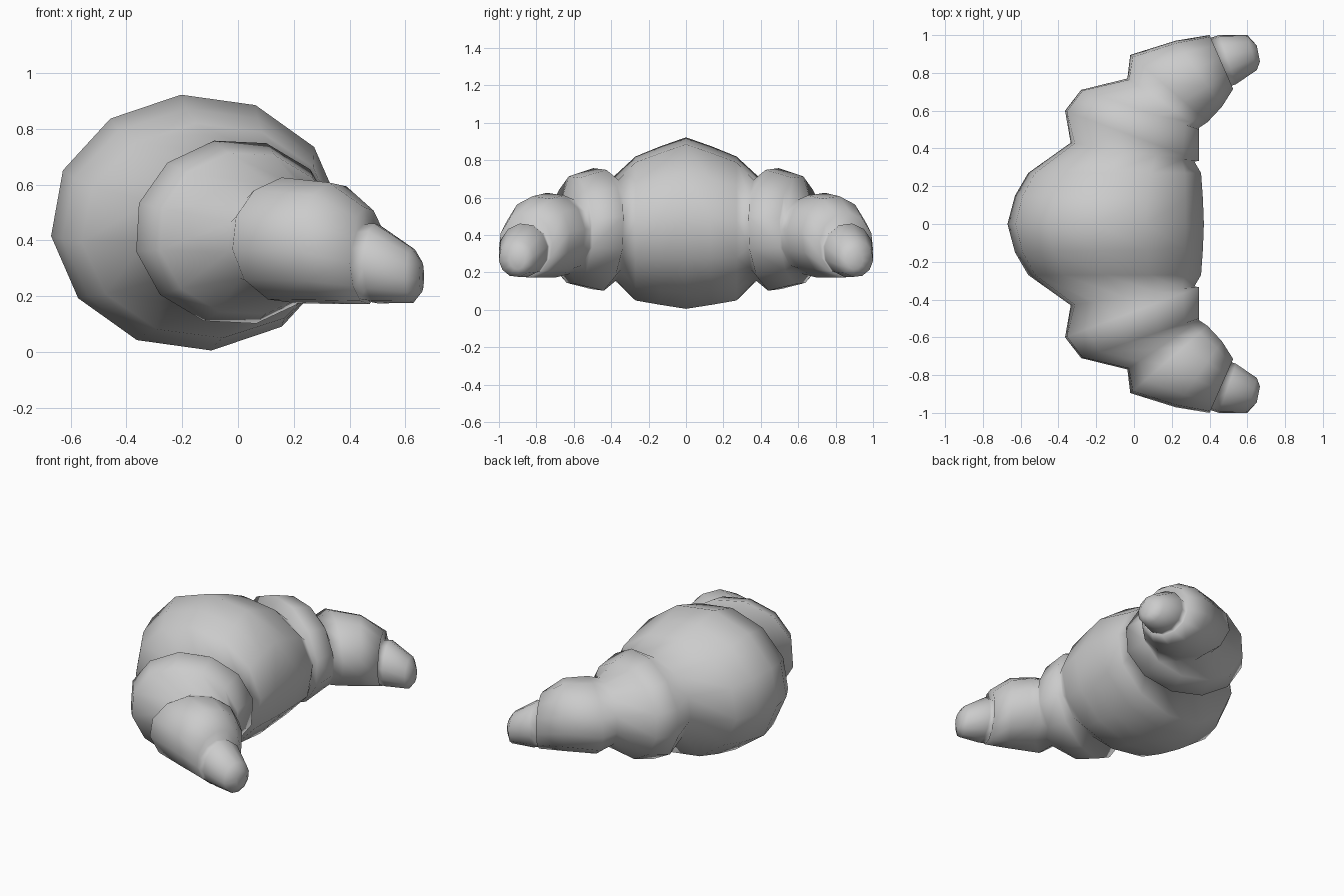
import bpy, bmesh
from math import cos, sin, radians

if "Cube" in bpy.data.objects:
    bpy.data.objects.remove(bpy.data.objects["Cube"])

SIDES = 12

# Tilted elliptical rings from the middle to one tip:
# outer xy, inner xy, centre z, half height, twist in degrees
RINGS = [
    # large centre roll
    ((-0.67, 0.00), (0.37, 0.00), 0.464, 0.461, 6),
    ((-0.63, 0.15), (0.365, 0.13), 0.450, 0.425, 6),
    ((-0.56, 0.27), (0.355, 0.27), 0.435, 0.387, 6),
    ((-0.335, 0.43), (0.32, 0.33), 0.435, 0.280, 8),
    # middle roll
    ((-0.365, 0.60), (0.345, 0.335), 0.43, 0.335, 12),
    ((-0.28, 0.71), (0.345, 0.50), 0.425, 0.295, 12),
    ((-0.035, 0.77), (0.345, 0.51), 0.395, 0.205, 10),
    # outer roll curling forward
    ((-0.02, 0.895), (0.39, 0.54), 0.40, 0.228, 8),
    ((0.22, 0.97), (0.465, 0.62), 0.39, 0.22, 8),
    ((0.40, 1.00), (0.525, 0.715), 0.345, 0.175, 8),
    # pointed tip
    ((0.405, 0.985), (0.51, 0.73), 0.32, 0.14, 8),
    ((0.45, 1.00), (0.54, 0.74), 0.318, 0.145, 8),
    ((0.60, 1.00), (0.65, 0.815), 0.275, 0.10, 8),
    ((0.65, 0.945), (0.667, 0.86), 0.27, 0.055, 8),
]


def ring_verts(bm, outer, inner, zc, rz, twist):
    mx, my = (outer[0] + inner[0]) / 2, (outer[1] + inner[1]) / 2
    grow = 1 / cos(radians(twist))   # keep the full width despite the twist
    verts = []
    for k in range(SIDES):
        t = radians(k * 360 / SIDES - twist)
        c = cos(t) * grow
        x, y = mx + c * (outer[0] - mx), my + c * (outer[1] - my)
        verts.append(bm.verts.new((x, y, zc + sin(t) * rz)))
    return verts


# Skin the rings into one half, closed at the tip
bm = bmesh.new()
loops = [ring_verts(bm, *r) for r in RINGS]
for a, b in zip(loops, loops[1:]):
    for k in range(SIDES):
        n = (k + 1) % SIDES
        bm.faces.new((a[k], a[n], b[n], b[k]))
bm.faces.new(loops[-1])
bmesh.ops.recalc_face_normals(bm, faces=bm.faces)
for f in bm.faces:
    f.smooth = True

mesh = bpy.data.meshes.new("croissant")
bm.to_mesh(mesh)
bm.free()
body = bpy.data.objects.new("croissant", mesh)
bpy.context.collection.objects.link(body)

# Mirror to the other half
mirror = body.modifiers.new("Mirror", 'MIRROR')
mirror.use_axis = (False, True, False)
